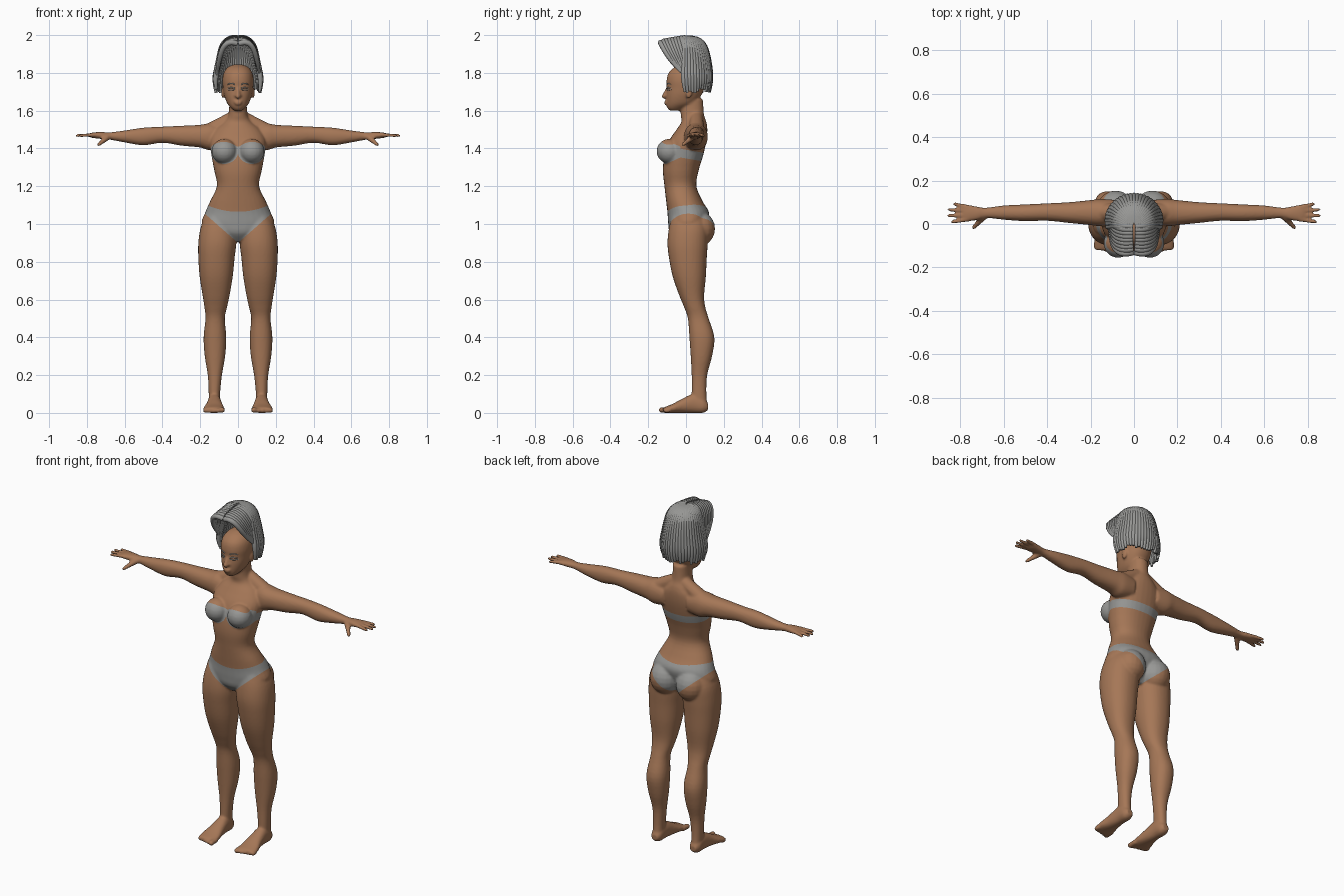
import bpy, bmesh, math, random
from mathutils import Vector
from mathutils.bvhtree import BVHTree

random.seed(4)
if "Cube" in bpy.data.objects:
    bpy.data.objects.remove(bpy.data.objects["Cube"])


def material(name, colour):
    mat = bpy.data.materials.new(name)
    mat.use_nodes = True
    mat.diffuse_color = (*colour, 1)
    mat.node_tree.nodes["Principled BSDF"].inputs["Base Color"].default_value = (*colour, 1)
    return mat


skin = material("brown skin", (.38, .185, .095))
grey = material("grey", (.31, .31, .30))


def smooth_rows(rows, steps):
    """Spline through the given rows of numbers."""
    out = []
    for i in range(len(rows) - 1):
        quad = rows[max(i - 1, 0)], rows[i], rows[i + 1], rows[min(i + 2, len(rows) - 1)]
        for k in range(steps):
            t = k / steps
            out.append([.5 * (2 * b + (c - a) * t + (2 * a - 5 * b + 4 * c - d) * t * t
                              + (3 * b - a - 3 * c + d) * t ** 3) for a, b, c, d in zip(*quad)])
    return out + [rows[-1]]


def loft(bm, axis, rows, sides=32, power=2.2, steps=4):
    """Rounded rings along an axis; each row is position, then both cross extents."""
    place = {"x": lambda t, a, b: (t, a, b), "y": lambda t, a, b: (a, t, b),
             "z": lambda t, a, b: (a, b, t)}[axis]
    rings = []
    for t, a0, a1, b0, b1 in smooth_rows(rows, steps):
        ring = []
        for k in range(sides):
            u = math.tau * k / sides
            c, s = (math.copysign(abs(w) ** (2 / power), w) for w in (math.cos(u), math.sin(u)))
            ring.append(bm.verts.new(place(t, (a0 + a1 + (a1 - a0) * c) / 2,
                                           (b0 + b1 + (b1 - b0) * s) / 2)))
        rings.append(ring)
    for low, high in zip(rings, rings[1:]):
        for k in range(sides):
            j = (k + 1) % sides
            bm.faces.new((low[k], low[j], high[j], high[k]))
    bm.faces.new(rings[0])
    bm.faces.new(rings[-1])


def ball(bm, centre, radii, sides=20):
    (x, y, z), (rx, ry, rz) = centre, radii
    rows = []
    for k in range(11):
        u = .1 + (math.pi - .2) * k / 10
        w = math.sin(u)
        rows.append((z - rz * math.cos(u), x - rx * w, x + rx * w, y - ry * w, y + ry * w))
    loft(bm, "z", rows, sides, 2, 1)


def limb(bm, start, end, r0, r1, count=12):
    for k in range(count):
        t = k / (count - 1)
        r = r0 + (r1 - r0) * t
        ball(bm, Vector(start).lerp(Vector(end), t), (r, r, r), 12)


bm = bmesh.new()

# Legs
loft(bm, "z", [(.03, .095, .155, .03, .115), (.1, .095, .155, .03, .108),
               (.2, .085, .16, .03, .112), (.3, .068, .176, .025, .138),
               (.4, .062, .182, .018, .15), (.5, .07, .172, .01, .12),
               (.56, .058, .178, -.01, .102), (.62, .045, .187, -.035, .096),
               (.72, .028, .203, -.07, .105), (.82, .018, .21, -.09, .11),
               (.9, .009, .21, -.098, .115), (.98, .012, .198, -.09, .115),
               (1.06, .03, .165, -.07, .09)])

# Feet and toes
loft(bm, "y", [(.117, .105, .145, .015, .05), (.09, .093, .158, 0, .08), (.04, .09, .16, 0, .1),
               (-.02, .082, .168, 0, .075), (-.07, .073, .182, 0, .048),
               (-.11, .073, .182, 0, .032), (-.12, .08, .175, .004, .026)])
for k in range(5):
    r = .015 if k == 0 else .0115
    x = .084 + .0225 * k
    limb(bm, (x, -.09, r + .002), (x, -.13 + .006 * k, r), r, r, 6)

# Arms
loft(bm, "x", [(.08, 0, .11, 1.4, 1.52), (.15, -.01, .115, 1.39, 1.533),
               (.2, -.005, .11, 1.405, 1.525), (.3, .005, .1, 1.415, 1.52),
               (.4, .015, .095, 1.43, 1.515), (.5, .013, .09, 1.417, 1.51),
               (.6, .02, .085, 1.432, 1.495), (.68, .028, .075, 1.447, 1.485),
               (.72, .018, .08, 1.45, 1.487), (.765, .012, .088, 1.455, 1.485),
               (.785, .02, .08, 1.46, 1.48)])

# Fingers and thumb
for base, tip, reach in ((.079, .092, .825), (.06, .066, .85), (.04, .038, .852), (.02, .009, .835)):
    limb(bm, (.765, base, 1.472), (reach, tip, 1.468), .0105, .0085)
limb(bm, (.69, .035, 1.46), (.738, -.017, 1.42), .017, .0095)

# Shoulder slopes, breasts, buttocks, ears
limb(bm, (.03, .055, 1.56), (.15, .055, 1.49), .036, .043)
ball(bm, (.073, -.088, 1.385), (.067, .068, .066))
ball(bm, (.085, .074, .975), (.084, .08, .09))
ball(bm, (.08, .015, 1.695), (.009, .018, .03))

# Mirror the paired parts
twin = bmesh.ops.duplicate(bm, geom=bm.verts[:] + bm.edges[:] + bm.faces[:])["geom"]
for v in twin:
    if isinstance(v, bmesh.types.BMVert):
        v.co.x *= -1

# Torso and neck
loft(bm, "z", [(z, -w, w, y0, y1) for z, w, y0, y1 in (
    (.905, .04, -.045, .06), (.95, .14, -.085, .09), (1, .192, -.094, .11),
    (1.06, .174, -.098, .122), (1.12, .148, -.105, .088), (1.2, .112, -.114, .055),
    (1.28, .125, -.122, .066), (1.36, .14, -.115, .09), (1.44, .148, -.09, .108),
    (1.5, .12, -.05, .113), (1.54, .075, -.025, .108), (1.58, .05, -.028, .095),
    (1.66, .046, -.03, .09))])

# Head with nose, lips and chin
loft(bm, "z", [(z, -w, w, y0, y1) for z, w, y0, y1 in (
    (1.6, .02, -.085, -.03), (1.615, .038, -.099, 0), (1.64, .058, -.104, .05),
    (1.68, .073, -.105, .08), (1.72, .08, -.102, .098), (1.76, .083, -.103, .105),
    (1.8, .076, -.092, .1), (1.83, .055, -.06, .08), (1.845, .02, -.02, .04))])
limb(bm, (0, -.1, 1.715), (0, -.118, 1.675), .008, .012)
ball(bm, (0, -.108, 1.68), (.019, .012, .009))
ball(bm, (0, -.105, 1.647), (.023, .012, .006))
ball(bm, (0, -.104, 1.636), (.02, .012, .006))
bmesh.ops.recalc_face_normals(bm, faces=bm.faces[:])

# Blend all parts into one skin
mesh = bpy.data.meshes.new("body")
bm.to_mesh(mesh)
bm.free()
body = bpy.data.objects.new("body", mesh)
bpy.context.collection.objects.link(body)
blend = body.modifiers.new("blend", "REMESH")
blend.mode, blend.voxel_size = "VOXEL", .0065
soften = body.modifiers.new("soften", "SMOOTH")
soften.factor, soften.iterations = .5, 4
bm = bmesh.new()
bm.from_object(body, bpy.context.evaluated_depsgraph_get())
body.modifiers.clear()


# Swimwear regions: positive inside the cloth
def briefs(p):
    ax = abs(p.x)
    top = min(1.065 + 1.3 * ax * ax + .25 * min(max(p.y, 0), .1), 1.105)
    return min(top - p.z, p.z - .9 - .88 * ax)


def bra(p):
    ax = abs(p.x)
    band = .023 - abs(p.z - 1.37 + .17 * p.y)
    oval = 1 - math.hypot((ax - .073) / .074, (p.z - 1.385) / .067)
    cup = min(oval * .07, 1.435 - 5.3 * (ax - .075) ** 2 - p.z, -.03 - p.y)
    return min(max(band, cup), .165 - ax)


# Cut the cloth edges into the skin, then colour by region
for cloth in (briefs, bra):
    value = {v: cloth(v.co) for v in bm.verts}
    seam = []
    for edge in bm.edges[:]:
        a, b = edge.verts
        if value[a] * value[b] < 0:
            seam.append(bmesh.utils.edge_split(edge, a, value[a] / (value[a] - value[b]))[1])
    bmesh.ops.connect_verts(bm, verts=seam)
for face in bm.faces:
    face.smooth = True
    centre = face.calc_center_median()
    face.material_index = int(max(briefs(centre), bra(centre)) > 0)
surface = BVHTree.FromBMesh(bm)
bm.to_mesh(mesh)
bm.free()
mesh.materials.append(skin)
mesh.materials.append(grey)


def strands(name, paths, depth):
    """Tapered locks swept along smooth paths, made into one mesh."""
    curve = bpy.data.curves.new(name, "CURVE")
    curve.dimensions = "3D"
    curve.bevel_depth, curve.bevel_resolution = depth, 2
    curve.use_fill_caps = True
    curve.materials.append(grey)
    for path in paths:
        spline = curve.splines.new("NURBS")
        spline.points.add(len(path) - 1)
        for i, (point, co) in enumerate(zip(spline.points, path)):
            point.co = (*co, 1)
            point.radius = .45 if i == len(path) - 1 else 1
        spline.order_u, spline.resolution_u = 4, 5
        spline.use_endpoint_u = True
    obj = bpy.data.objects.new(name, curve)
    bpy.context.collection.objects.link(obj)
    bpy.ops.object.select_all(action="DESELECT")
    obj.select_set(True)
    bpy.context.view_layer.objects.active = obj
    bpy.ops.object.convert(target="MESH")


# Brows and lash lines laid on the face
face_lines = []
for side in (1, -1):
    for height, arch in ((1.738, .007), (1.718, .004), (1.712, -.003)):
        line = []
        for k in range(6):
            x = side * (.016 + .008 * k)
            z = height + arch * math.sin(math.pi * k / 5)
            line.append(surface.ray_cast(Vector((x, -1, z)), Vector((0, 1, 0)))[0])
        face_lines.append(line)
strands("brows_and_lashes", face_lines, .003)

# Hair: a bob around the sides and back, and a swept fringe from the parting
bob, fringe = [], []
for side in (1, -1):
    for k in range(15):
        u = math.radians(-14 + 104 * k / 14)
        c, s = side * math.cos(u), math.sin(u)
        drop = random.uniform(-.012, .012)
        bob.append([(.01 * c, -.02 + .03 * s, 1.983), (.075 * c, .01 + .075 * s, 1.985),
                    (.098 * c, .015 + .1 * s, 1.9), (.112 * c, .015 + .112 * s, 1.82),
                    (.128 * c, .015 + .118 * s, 1.76), (.118 * c, .02 + .105 * s, 1.705 + drop)])
    for k in range(9):
        t = k / 8
        y = -.13 + .12 * t
        fringe.append([(side * .006, y, 1.955 + .03 * math.sqrt(t)),
                       (side * .05, y - .012 * (1 - t), 1.972 + .02 * t),
                       (side * .09, y + .01, 1.93 + .01 * t),
                       (side * .1, y + .05 - .02 * t, 1.865),
                       (side * .113, -.025 + .04 * t, 1.79 + random.uniform(-.015, .015))])
strands("hair_bob", bob, .015)
strands("hair_fringe", fringe, .0145)
